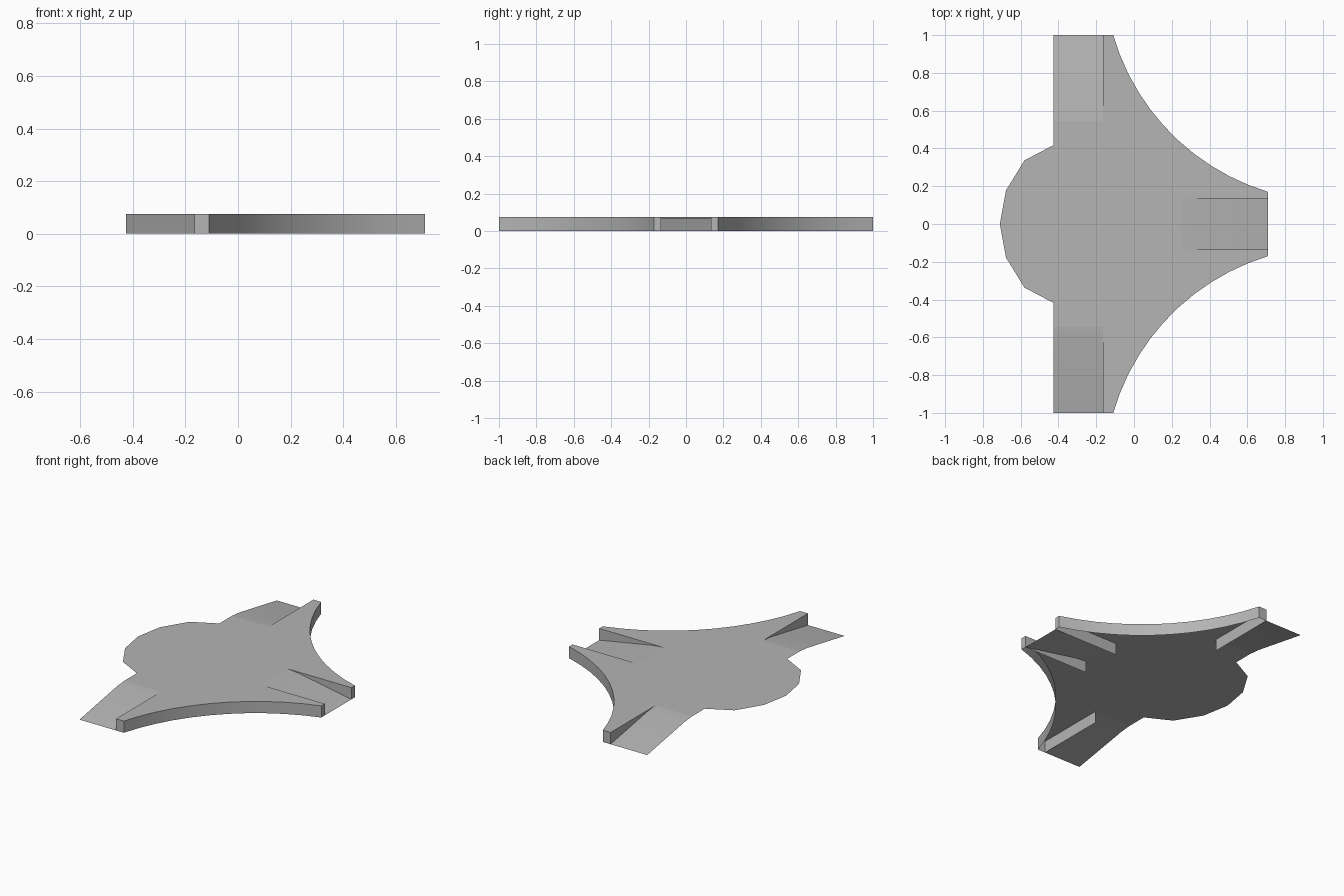
import bpy, bmesh, math
from mathutils import Vector

if "Cube" in bpy.data.objects:
    bpy.data.objects.remove(bpy.data.objects["Cube"])

H = 0.075                                  # deck height
BEND = 0.068                               # ramp height at its soft bend
BACK_X = -0.425                            # straight back edge of the arms
SIDE_X, END_Y = -0.165, 0.135              # inner kerb lines beside the ramps
SIDE_RAMP = [(0.545, H), (0.62, BEND), (1.0, 0.0)]
END_RAMP = [(0.25, H), (0.33, BEND), (0.71, 0.0)]

grey = bpy.data.materials.new("concrete_grey")
grey.diffuse_color = (0.46, 0.46, 0.46, 1)
grey.use_nodes = True
grey.node_tree.nodes["Principled BSDF"].inputs["Base Color"].default_value = grey.diffuse_color


def arc(a, b, sagitta, n):
    """Concave arc from a to b, bulging towards the origin."""
    a, b = Vector(a), Vector(b)
    half = (b - a).length / 2
    r = (half ** 2 + sagitta ** 2) / (2 * sagitta)
    out = Vector((-(b - a).y, (b - a).x)).normalized()
    c = (a + b) / 2 + out * (r - sagitta)
    t = math.asin(half / r)
    along = (b - a).normalized()
    return [tuple(c - out * r * math.cos(k) + along * r * math.sin(k))
            for k in (-t + 2 * t * i / n for i in range(n + 1))]


def build(name, faces):
    """Make one half from face loops, then mirror it across y = 0."""
    bm = bmesh.new()
    for pts in faces:
        bm.faces.new([bm.verts.new(p) for p in pts])
    bmesh.ops.remove_doubles(bm, verts=bm.verts[:], dist=1e-4)
    bmesh.ops.triangulate(bm, faces=[f for f in bm.faces if len(f.verts) > 4])
    me = bpy.data.meshes.new(name)
    bm.to_mesh(me)
    bm.free()
    me.materials.append(grey)
    ob = bpy.data.objects.new(name, me)
    bpy.context.collection.objects.link(ob)
    bpy.ops.object.select_all(action='DESELECT')
    ob.select_set(True)
    bpy.context.view_layer.objects.active = ob
    bpy.ops.object.shade_smooth_by_angle(angle=math.radians(30))
    m = ob.modifiers.new("mirror", 'MIRROR')
    m.use_axis = (False, True, False)
    m.merge_threshold = 0.0005
    return ob


curve = arc((-0.11, 1.0), (0.71, 0.17), 0.148, 11)

# Flat deck with its rounded back lobe and the thin kerb tops
outline = [(-0.71, 0), (-0.678, 0.177), (-0.58, 0.337), (BACK_X, 0.418),
           (BACK_X, 0.545), (SIDE_X, 0.545), (SIDE_X, 1.0), *curve,
           (0.71, END_Y), (0.25, END_Y), (0.25, 0)]
build("pavement_deck", [[(x, y, H) for x, y in reversed(outline)]])

# Ramps: one at the side (mirrored) and half of the end ramp
ramps = []
for (p, z0), (q, z1) in zip(SIDE_RAMP, SIDE_RAMP[1:]):
    ramps.append([(BACK_X, p, z0), (SIDE_X, p, z0), (SIDE_X, q, z1), (BACK_X, q, z1)])
for (p, z0), (q, z1) in zip(END_RAMP, END_RAMP[1:]):
    ramps.append([(p, 0, z0), (q, 0, z1), (q, END_Y, z1), (p, END_Y, z0)])
build("kerb_ramps", ramps)

# Kerb walls: ramp side, end cap, curved face, end cap, ramp side
path = [(SIDE_X, 0.545), (SIDE_X, 1.0), *curve, (0.71, END_Y), (0.25, END_Y)]
build("kerb_walls", [[(*a, 0), (*a, H), (*b, H), (*b, 0)]
                     for a, b in zip(path, path[1:])])
